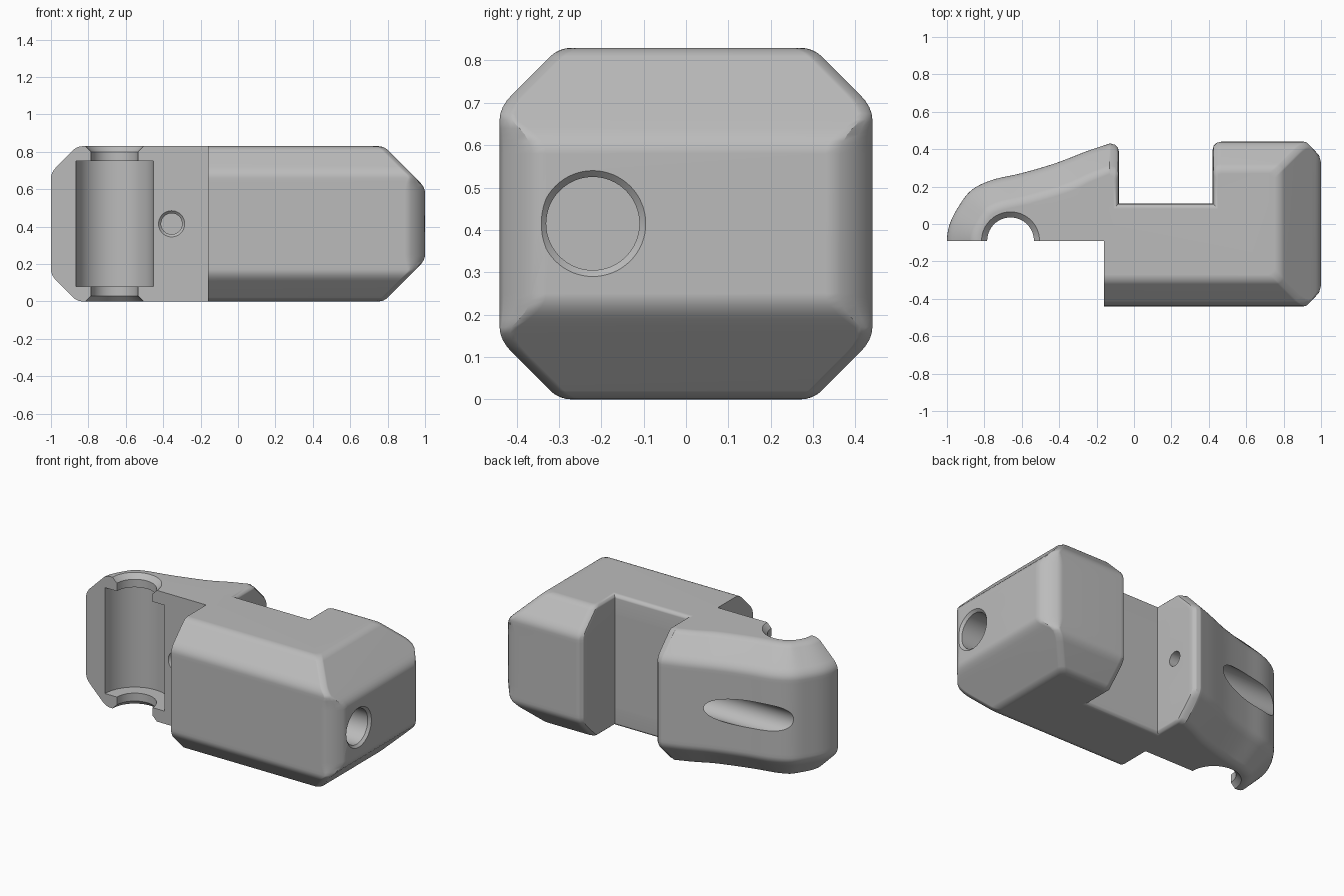
import bpy, bmesh, math
from mathutils import Vector, Matrix

if "Cube" in bpy.data.objects:
    bpy.data.objects.remove(bpy.data.objects["Cube"])

H = 0.83       # body height
MID = H / 2
FRONT = -0.09  # flat face of the lever
FLOOR = 0.11   # floor of the notch

metal = bpy.data.materials.new("grey_metal")
metal.use_nodes = True
GREY = (0.5, 0.5, 0.5, 1)
metal.diffuse_color = GREY
metal.node_tree.nodes["Principled BSDF"].inputs["Base Color"].default_value = GREY

# Softened chamfer: distance from the end cap -> extra inset, and the small notch fillet
CAP = {0: (0.03, 0.03), 0.0014: (0.0174, 0.02), 0.0055: (0.0078, 0.013),
       0.0125: (0.0015, 0.006), 0.021: (0, 0.002)}
LEVELS = list(CAP) + [0.11, 0.125, 0.14, 0.155, 0.17, 0.19, 0.205, 0.22, 0.235, 0.25]


def inset(t, size):
    v = size - t
    if v <= -0.03:
        return 0
    if v < 0.03:
        return (v + 0.03) ** 2 / 0.12
    return v + CAP.get(t, (0, 0))[0]


def finish(name, bm):
    bmesh.ops.recalc_face_normals(bm, faces=bm.faces)
    mesh = bpy.data.meshes.new(name)
    bm.to_mesh(mesh)
    bm.free()
    mesh.materials.append(metal)
    obj = bpy.data.objects.new(name, mesh)
    bpy.context.collection.objects.link(obj)
    return obj


def loft(name, outline):
    """Stack the outline at every level, mirrored about mid height."""
    bm = bmesh.new()
    layers = [(t, t) for t in LEVELS] + [(t, H - t) for t in reversed(LEVELS)]
    rings = [[bm.verts.new((x, y, z)) for x, y in outline(t)] for t, z in layers]
    n = len(rings[0])
    for a, b in zip(rings, rings[1:]):
        for i in range(n):
            j = (i + 1) % n
            bm.faces.new((a[i], a[j], b[j], b[i]))
    bm.faces.new(rings[0])
    bm.faces.new(rings[-1])
    return finish(name, bm)


def lathe(name, profile, place, sides=64):
    """Closed round cutter from (radius, height) points along local z."""
    bm = bmesh.new()
    rings = []
    for r, h in profile:
        angles = [2 * math.pi * i / sides for i in range(sides)]
        rings.append([bm.verts.new(place @ Vector((r * math.cos(a), r * math.sin(a), h)))
                      for a in angles])
    for a, b in zip(rings, rings[1:]):
        for i in range(sides):
            j = (i + 1) % sides
            bm.faces.new((a[i], a[j], b[j], b[i]))
    bm.faces.new(rings[0])
    bm.faces.new(rings[-1])
    return finish(name, bm)


def combine(target, other, operation):
    mod = target.modifiers.new(operation, "BOOLEAN")
    mod.operation = operation
    mod.solver = "EXACT"
    mod.object = other
    bpy.context.view_layer.objects.active = target
    bpy.ops.object.modifier_apply(modifier=mod.name)
    bpy.data.objects.remove(other)


# Block with web: plan outline with rounded outer corners
CORNER = [(0, 0.11), (0.01, 0.075), (0.04, 0.04), (0.075, 0.01), (0.11, 0)]
ROUND = [(0.045, 0), (0.022, 0.006), (0.006, 0.022), (0, 0.045)]


def block_outline(t):
    d, e = inset(t, 0.14), inset(t, 0.22)
    g = CAP.get(t, (0, 0))[1]
    s = max(0.3, 1 - (d + e) / 0.08)
    x1, y1 = 1 - e, 0.44 - d
    pts = [(-0.16, FRONT), (-0.16, -y1)]
    pts += [(x1 - b * s, a * s - y1) for a, b in CORNER]
    pts += [(x1 - a * s, y1 - b * s) for a, b in reversed(CORNER)][::-1][::1]
    pts += [(max(0.42 + a, 0.42 + g), y1 - b) for a, b in ROUND]
    pts += [(0.42 + g, FLOOR - g), (-0.16, FLOOR - g)]
    return pts


# Lever: smooth back curve, rounded into the notch wall
KEYS = [(-1, FRONT), (-0.985, 0), (-0.94, 0.09), (-0.87, 0.18), (-0.76, 0.235),
        (-0.6, 0.272), (-0.42, 0.325), (-0.25, 0.39), (-0.13, 0.43)]


def smooth_curve(keys, steps=6):
    p = [Vector(k) for k in keys]
    p = [Vector((-0.985, -0.18))] + p + [p[-1] * 2 - p[-2]]
    out = []
    for a, b, c, d in zip(p, p[1:], p[2:], p[3:]):
        for k in range(steps):
            u = k / steps
            out.append(0.5 * (2 * b + (c - a) * u + (2 * a - 5 * b + 4 * c - d) * u ** 2
                              + (3 * b - a - 3 * c + d) * u ** 3))
    return out + [p[-2]]


BACK = smooth_curve(KEYS)


def lever_outline(t):
    d = inset(t, 0.14)
    g = CAP.get(t, (0, 0))[1]
    pts = []
    for i, p in enumerate(BACK):
        tan = (BACK[min(i + 1, len(BACK) - 1)] - BACK[max(i - 1, 0)]).normalized()
        if i == 0:
            tan = Vector((0, 1))
        fade = min(1, (-0.13 - p.x) / 0.25)
        pts.append((p.x + tan.y * d * fade, p.y - tan.x * d))
    pts += [(min(-0.08 - a, -0.08 - g), 0.43 - d - b) for a, b in ROUND]
    pts += [(-0.08 - g, FRONT)]
    return pts


body = loft("clamp_body", block_outline)
combine(body, loft("lever", lever_outline), "UNION")

# Hinge barrel pocket with narrower countersunk necks
HALF = [(0.165, -0.01), (0.125, 0.03), (0.125, 0.08), (0.207, 0.08)]
hinge = HALF + [(r, H - h) for r, h in reversed(HALF)]
cutters = [("hinge_pocket", hinge, Matrix.Translation((-0.66, FRONT, 0)))]

# Blind bore in the block end
cutters.append(("end_bore", [(0.11, 0.3), (0.11, 0.985), (0.135, 1.01)],
                Matrix.Translation((0, -0.22, MID)) @ Matrix.Rotation(math.pi / 2, 4, "Y")))

# Screw hole along the lever, wide where it breaks out of the back
cutters.append(("screw_hole", [(0.085, -1.1), (0.085, -0.27), (0.045, -0.27), (0.045, 0)],
                Matrix.Translation((0, 0.26, MID)) @ Matrix.Rotation(math.pi / 2, 4, "Y")))

# Small countersunk hole in the lever's flat face
cutters.append(("pin_hole", [(0.08, -0.01), (0.056, 0.014), (0.056, 0.2)],
                Matrix.Translation((-0.355, FRONT, MID)) @ Matrix.Rotation(-math.pi / 2, 4, "X")))

for name, profile, place in cutters:
    combine(body, lathe(name, profile, place), "DIFFERENCE")

bpy.ops.object.select_all(action="DESELECT")
body.select_set(True)
bpy.context.view_layer.objects.active = body
bpy.ops.object.shade_smooth_by_angle(angle=math.radians(28))
weighted = body.modifiers.new("weighted_normals", "WEIGHTED_NORMAL")
weighted.keep_sharp = True
